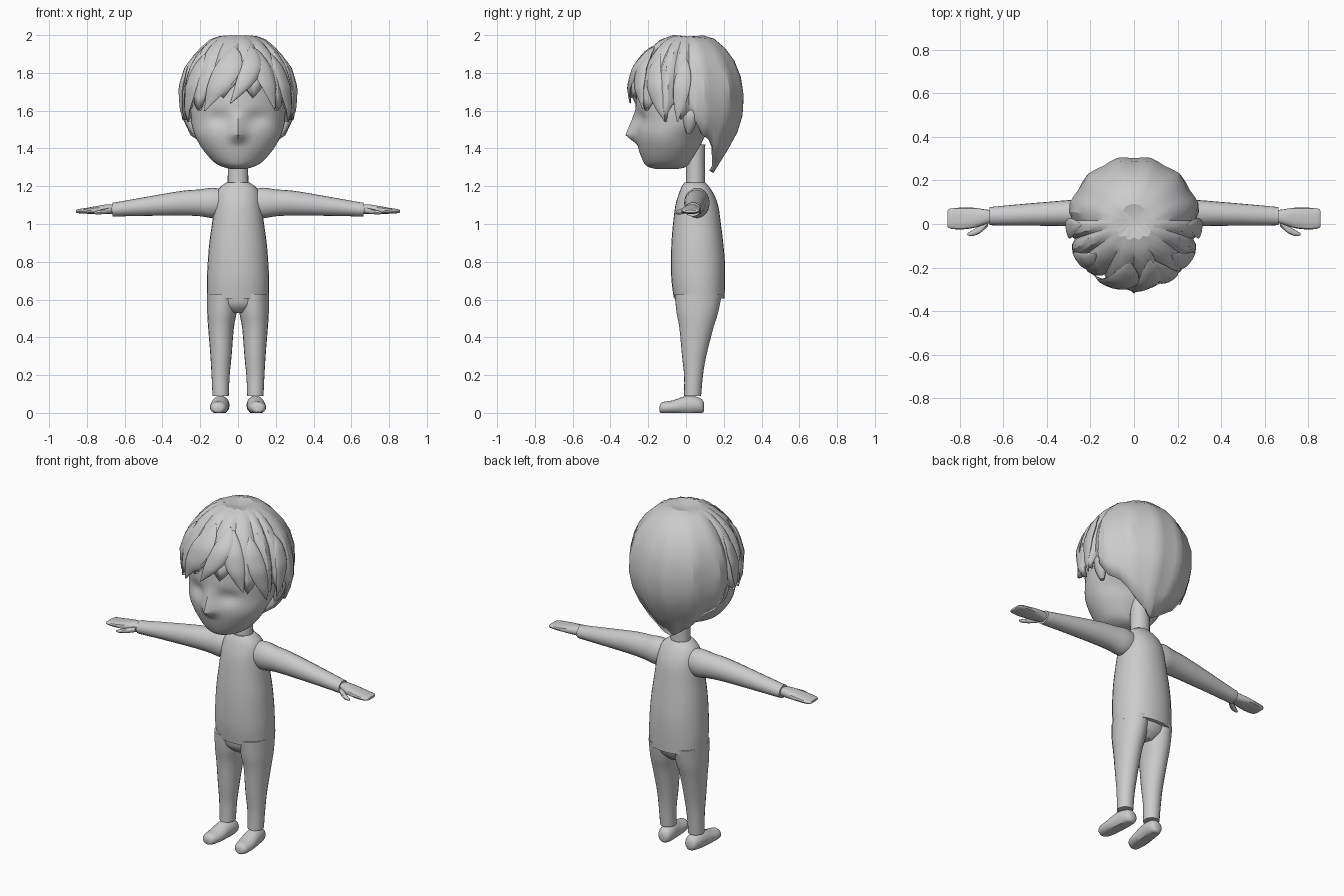
import bpy, bmesh
from math import sin, cos, pi, radians, exp, copysign
from mathutils import Vector

cube = bpy.data.objects.get("Cube")
if cube:
    bpy.data.objects.remove(cube, do_unlink=True)

clay = bpy.data.materials.new("clay_grey")
clay.use_nodes = True
clay.diffuse_color = (0.6, 0.6, 0.6, 1)
clay.node_tree.nodes["Principled BSDF"].inputs["Base Color"].default_value = clay.diffuse_color


def skin(name, rings, closed=True, capped=True, angle=40):
    """Join rows of points into a surface."""
    bm = bmesh.new()
    rows = [[bm.verts.new(p) for p in ring] for ring in rings]
    n = len(rows[0])
    for low, high in zip(rows, rows[1:]):
        for i in range(n if closed else n - 1):
            j = (i + 1) % n
            bm.faces.new((low[i], low[j], high[j], high[i]))
    if capped:
        bm.faces.new(rows[0])
        bm.faces.new(rows[-1])
    bmesh.ops.remove_doubles(bm, verts=bm.verts, dist=0.0001)
    bmesh.ops.recalc_face_normals(bm, faces=bm.faces)
    mesh = bpy.data.meshes.new(name)
    bm.to_mesh(mesh)
    bm.free()
    mesh.materials.append(clay)
    obj = bpy.data.objects.new(name, mesh)
    bpy.context.collection.objects.link(obj)
    bpy.ops.object.select_all(action='DESELECT')
    obj.select_set(True)
    bpy.context.view_layer.objects.active = obj
    bpy.ops.object.shade_smooth_by_angle(angle=radians(angle))
    return obj


def resample(keys, sub):
    """Smooth curve through the key sections."""
    out = []
    for i in range(len(keys) - 1):
        a, b, c, d = (Vector(keys[min(max(i + k, 0), len(keys) - 1)]) for k in (-1, 0, 1, 2))
        for s in range(sub):
            t = s / sub
            out.append(b + (c - a) * t / 2 + (a * 2 - b * 5 + c * 4 - d) * t * t / 2
                       + (b * 3 - a - c * 3 + d) * t ** 3 / 2)
    return out + [Vector(keys[-1])]


def loft(name, axis, keys, n=20, sub=3, power=1.0, side=1, shape=None):
    """Sections are (position on axis, two centres, two radii)."""
    rings = []
    for t, c1, c2, r1, r2 in resample(keys, sub):
        ring = []
        for i in range(n):
            a = 2 * pi * i / n
            u = c1 + r1 * copysign(abs(cos(a)) ** power, cos(a))
            v = c2 + r2 * copysign(abs(sin(a)) ** power, sin(a))
            p = Vector({'x': (t, u, v), 'y': (u, t, v), 'z': (u, v, t)}[axis])
            if shape:
                p = shape(p)
            p.x *= side
            ring.append(p)
        rings.append(ring)
    return skin(name, rings)


def on_floor(p):
    p.z = max(p.z, 0)
    return p


def face_relief(p):
    """Wedge nose and shallow eye sockets."""
    if p.y < -0.08:
        rise = (1.61 - p.z) / 0.14 if p.z > 1.47 else (p.z - 1.42) / 0.05
        p.y -= 0.055 * max(0, rise) * exp(-(p.x / 0.035) ** 2)
        p.y += 0.022 * exp(-((abs(p.x) - 0.1) / 0.055) ** 2 - ((p.z - 1.56) / 0.04) ** 2)
    return p


# Shirt, pelvis and neck
loft("shirt", 'z', [(.605, 0, .07, .163, .134), (.7, 0, .065, .165, .142), (.8, 0, .063, .16, .143),
                    (.9, 0, .06, .152, .137), (1, 0, .058, .138, .127), (1.1, 0, .057, .126, .113),
                    (1.16, 0, .054, .115, .092), (1.195, 0, .05, .095, .074),
                    (1.22, 0, .047, .06, .056)], n=28, power=.92)
loft("pelvis", 'z', [(.53, 0, .06, .06, .07), (.57, 0, .06, .13, .11), (.63, 0, .065, .155, .125)])
loft("neck", 'z', [(1.19, 0, .05, .056, .052), (1.28, 0, .05, .054, .05), (1.42, 0, .05, .056, .052)])

# Limbs, one set per side
for label, s in (("left", 1), ("right", -1)):
    loft(label + "_trouser_leg", 'z', [(.09, .092, .035, .043, .045), (.2, .092, .04, .048, .05),
         (.3, .09, .043, .056, .064), (.45, .09, .055, .068, .09), (.53, .085, .06, .078, .11),
         (.63, .08, .065, .083, .125)], side=s)
    loft(label + "_shoe", 'y', [(-.14, .106, .022, .018, .016), (-.125, .105, .027, .038, .03),
         (-.07, .1, .03, .049, .036), (0, .095, .04, .047, .05), (.05, .09, .04, .045, .047),
         (.085, .088, .035, .034, .037), (.096, .088, .03, .015, .018)], side=s, shape=on_floor)
    loft(label + "_sleeve", 'x', [(.05, .058, 1.115, .055, .06), (.13, .058, 1.112, .067, .08),
         (.2, .055, 1.112, .064, .071), (.3, .05, 1.11, .06, .065), (.5, .043, 1.092, .05, .049),
         (.64, .037, 1.078, .043, .038), (.665, .036, 1.077, .041, .037)], side=s)
    loft(label + "_hand", 'x', [(.65, .035, 1.077, .028, .024), (.69, .032, 1.078, .036, .026),
         (.74, .028, 1.075, .047, .022), (.8, .025, 1.07, .05, .016), (.845, .025, 1.068, .046, .011),
         (.858, .025, 1.067, .035, .006)], n=14, power=.8, side=s)
    loft(label + "_thumb", 'x', [(.67, .005, 1.072, .015, .015), (.71, -.026, 1.066, .018, .014),
         (.745, -.043, 1.06, .013, .01), (.765, -.047, 1.058, .005, .004)], n=10, side=s)
    loft(label + "_ear", 'z', [(1.48, .235, .015, .01, .012), (1.52, .248, .02, .024, .03),
         (1.58, .258, .025, .03, .042), (1.63, .25, .025, .02, .03)], n=12, side=s)

# Head with sculpted face
loft("head", 'z', [(1.29, 0, -.1, .03, .05), (1.302, 0, -.1, .08, .1), (1.33, 0, -.098, .13, .128),
                   (1.4, 0, -.09, .19, .162), (1.47, 0, -.08, .228, .185), (1.55, 0, -.035, .25, .23),
                   (1.65, 0, -.01, .26, .255), (1.78, 0, -.005, .245, .24), (1.88, 0, .015, .17, .165),
                   (1.92, 0, .02, .06, .06)], n=56, sub=5, shape=face_relief)

# Hair dome profile: height and fraction of full radius
PROFILE = [(1.98, 0), (2, .28), (1.975, .5), (1.91, .73), (1.83, .9), (1.72, 1), (1.6, 1),
           (1.5, .91), (1.4, .72), (1.27, .44)]


def profile(u):
    i = min(int(u), len(PROFILE) - 2)
    return Vector(PROFILE[i]).lerp(Vector(PROFILE[i + 1]), u - i)


def profile_at(z):
    for i in range(1, len(PROFILE) - 1):
        top, low = PROFILE[i][0], PROFILE[i + 1][0]
        if z >= low:
            return i + (top - z) / (top - low)
    return len(PROFILE) - 1


def dome(azimuth, u, swell=1.0):
    z, f = profile(u)
    a = radians(azimuth)
    r = (0.303 + 0.015 * cos(a)) * f * swell
    return Vector((r * sin(a), 0.02 - r * cos(a), z))


# Hair shell: azimuth from the front and hem height, alternating notch and tip
HEM = [(0, 1.76), (15, 1.67), (28, 1.74), (42, 1.6), (54, 1.67), (64, 1.54), (72, 1.64), (81, 1.55),
       (89, 1.6), (105, 1.47), (118, 1.44), (135, 1.36), (150, 1.32), (165, 1.29), (180, 1.27)]
half = []
for i, (a, z) in enumerate(HEM):
    crease = 1.02 if i % 2 else (0.93 if a < 100 else 0.98)
    half.append((a, z, crease))
    if i + 1 < len(HEM):
        half.append(((a + HEM[i + 1][0]) / 2, (z + HEM[i + 1][1]) / 2, 1.0))
columns = half + [(-a, z, c) for a, z, c in half[-2:0:-1]]
steps = 10
rings = [[dome(a, profile_at(z) * k / steps, 1 + (c - 1) * min(1, 2 * k / steps)) for a, z, c in columns]
         for k in range(steps + 1)]
hair = skin("hair_shell", rings, capped=False, angle=24)
shell = hair.modifiers.new("thickness", 'SOLIDIFY')
shell.thickness = 0.025
shell.offset = -1


# Overlapping swept locks
def lock(name, a0, z0, a1, z1, width, lift=0.016):
    rings = []
    count = 12
    for k in range(count + 1):
        t = k / count
        az = a0 + (a1 - a0) * t ** 1.6
        centre = dome(az, profile_at(z0 + (z1 - z0) * t))
        a = radians(az)
        across, out = Vector((cos(a), sin(a), 0)), Vector((sin(a), -cos(a), 0.3))
        w = width * sin(pi * (0.03 + 0.95 * t ** 0.8))
        h = lift * sin(pi * (0.03 + 0.95 * t ** 0.8)) + 0.002
        rings.append([centre + across * w * cos(b) + out * h * sin(b)
                      for b in (2 * pi * i / 10 for i in range(10))])
    skin(name, rings)


lock("fringe_lock_centre", 20, 1.94, -7, 1.64, .06, .02)
lock("fringe_lock_right", -6, 1.94, -34, 1.6, .075)
lock("fringe_lock_left", 25, 1.93, 38, 1.61, .055)
for label, s in (("left", 1), ("right", -1)):
    lock(label + "_temple_lock", s * 48, 1.9, s * 64, 1.54, .05, .012)
    lock(label + "_side_lock", s * 84, 1.88, s * 77, 1.54, .045, .01)
